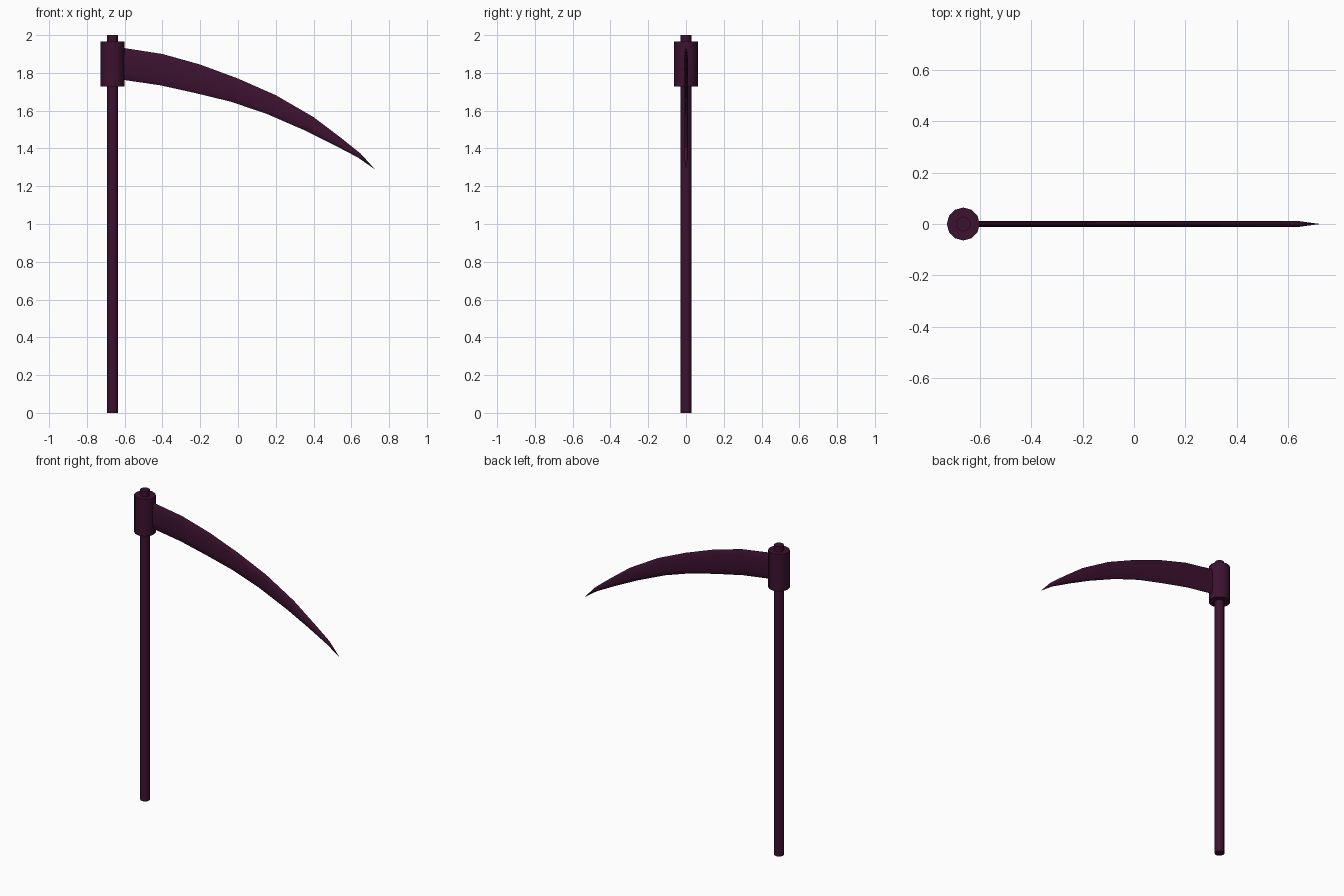
import bpy, bmesh, math

if "Cube" in bpy.data.objects:
    bpy.data.objects.remove(bpy.data.objects["Cube"])

mat = bpy.data.materials.new("dark_plum")
mat.diffuse_color = (0.045, 0.006, 0.029, 1)
mat.use_nodes = True
mat.node_tree.nodes["Principled BSDF"].inputs["Base Color"].default_value = mat.diffuse_color
POLE_X = -0.664


def finish(ob):
    ob.data.materials.append(mat)
    bpy.ops.object.select_all(action='DESELECT')
    ob.select_set(True)
    bpy.context.view_layer.objects.active = ob
    bpy.ops.object.shade_smooth_by_angle(angle=math.radians(40))


def rod(name, radius, z0, z1, sides=12):
    bpy.ops.mesh.primitive_cylinder_add(vertices=sides, radius=radius, depth=z1 - z0,
                                        location=(POLE_X, 0, (z0 + z1) / 2))
    ob = bpy.context.object
    ob.name = name
    finish(ob)


# Shaft and the collar that holds the blade
rod("shaft", 0.029, 0, 2)
rod("collar", 0.064, 1.727, 1.966)

# Curved blade: flat oval rings between upper and lower edge points (x, z)
upper = [(-0.65, 1.937), (-0.6, 1.931), (-0.4, 1.9), (-0.2, 1.844), (0, 1.77),
         (0.2, 1.682), (0.4, 1.566), (0.54, 1.46), (0.65, 1.372)]
lower = [(-0.65, 1.768), (-0.6, 1.762), (-0.41, 1.734), (-0.225, 1.693), (-0.04, 1.648),
         (0.15, 1.584), (0.35, 1.497), (0.5, 1.423), (0.635, 1.352)]
tip = (0.724, 0, 1.29)
SIDES, HALF_THICK = 12, 0.011

bm = bmesh.new()
rings = []
for (ux, uz), (lx, lz) in zip(upper, lower):
    ring = []
    for i in range(SIDES):
        a = 2 * math.pi * i / SIDES
        t = (1 + math.cos(a)) / 2
        ring.append(bm.verts.new((lx + (ux - lx) * t, HALF_THICK * math.sin(a),
                                  lz + (uz - lz) * t)))
    rings.append(ring)
bm.faces.new(rings[0])
for r0, r1 in zip(rings, rings[1:]):
    for i in range(SIDES):
        j = (i + 1) % SIDES
        bm.faces.new((r0[i], r0[j], r1[j], r1[i]))
point = bm.verts.new(tip)
for i in range(SIDES):
    bm.faces.new((rings[-1][i], rings[-1][(i + 1) % SIDES], point))
bmesh.ops.recalc_face_normals(bm, faces=bm.faces)
mesh = bpy.data.meshes.new("blade")
bm.to_mesh(mesh)
bm.free()
blade = bpy.data.objects.new("blade", mesh)
bpy.context.collection.objects.link(blade)
finish(blade)
